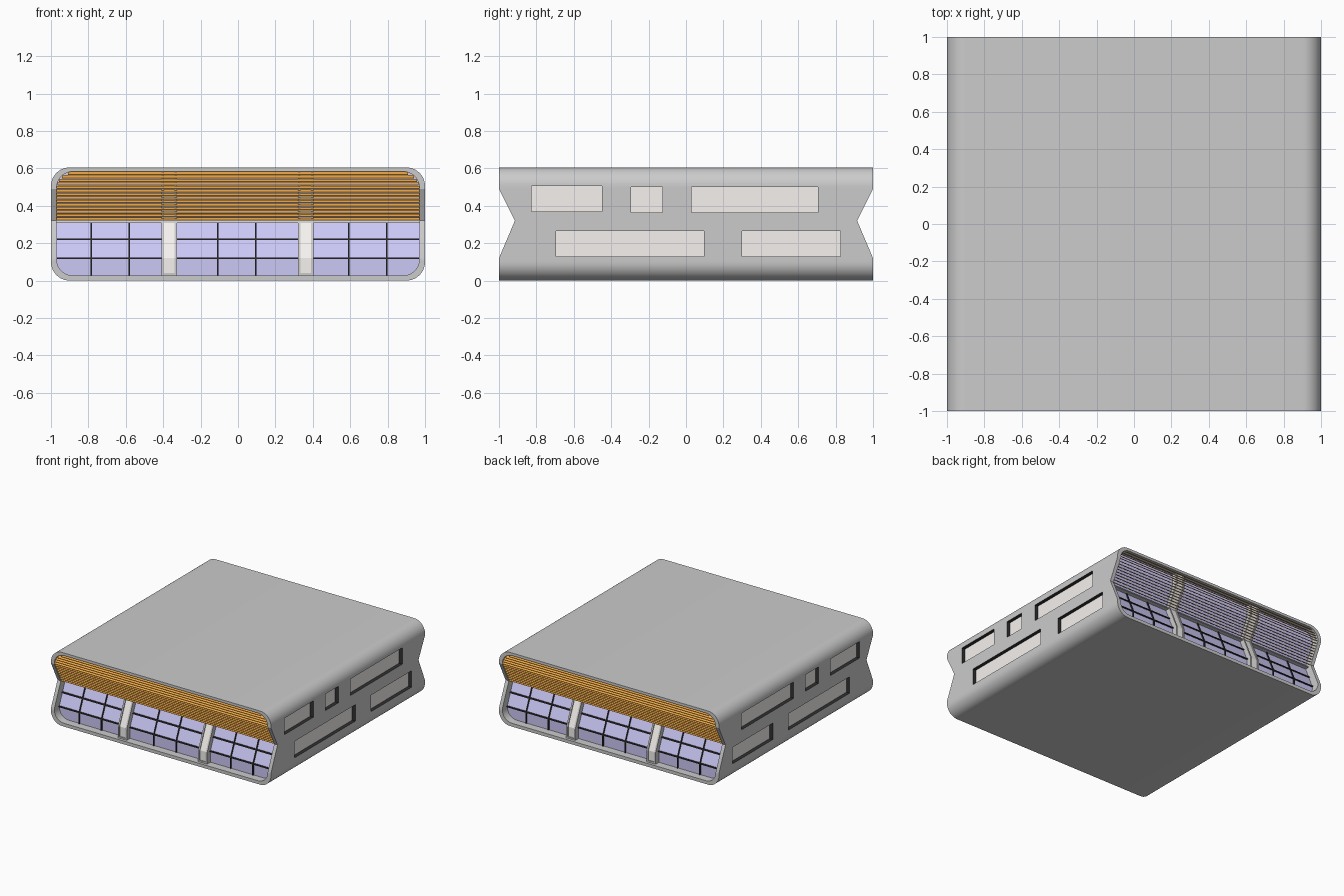
import bpy, bmesh, math

if "Cube" in bpy.data.objects:
    bpy.data.objects.remove(bpy.data.objects["Cube"])

H = 0.605


def material(name, rgb):
    m = bpy.data.materials.new(name)
    m.diffuse_color = (*rgb, 1)
    m.use_nodes = True
    m.node_tree.nodes["Principled BSDF"].inputs["Base Color"].default_value = m.diffuse_color
    return m


ORANGE = material("orange", (0.9, 0.42, 0.07))
GLASS = material("glass", (0.6, 0.58, 0.92))
LIGHT = material("light", (0.92, 0.89, 0.87))
DARK = material("dark", (0.03, 0.03, 0.03))


def edge(z):
    """Distance of the end edge from the middle: a V notch in side view."""
    if 0.12 < z <= 0.32:
        return 1 - 0.085 * (z - 0.12) / 0.20
    if 0.32 < z < 0.49:
        return 1 - 0.085 * (0.49 - z) / 0.17
    return 1.0


def half_outline(half, z0, z1, r, n=10):
    """Right half of a rounded rectangle, bottom to top."""
    arc = [math.radians(90 * i / n) for i in range(n + 1)]
    low = [(half - r + r * math.sin(a), z0 + r - r * math.cos(a)) for a in arc]
    high = [(half - r + r * math.cos(a), z1 - r + r * math.sin(a)) for a in arc]
    return low + [(half, z) for z in (0.12, 0.32, 0.49)] + high


OUTER = half_outline(1.0, 0, H, 0.1)
INNER = half_outline(0.97, 0.027, 0.583, 0.088)


def inner_width(z):
    over = max(0, z - (0.583 - 0.088))
    return 0.97 - 0.088 + math.sqrt(max(0, 0.088 ** 2 - over ** 2))


def make(name, bm, mat=None):
    bmesh.ops.recalc_face_normals(bm, faces=bm.faces)
    me = bpy.data.meshes.new(name)
    bm.to_mesh(me)
    bm.free()
    ob = bpy.data.objects.new(name, me)
    bpy.context.collection.objects.link(ob)
    if mat:
        me.materials.append(mat)
    return ob


def bridge(bm, a, b, closed=True):
    for i in range(len(a) if closed else len(a) - 1):
        j = (i + 1) % len(a)
        bm.faces.new((a[i], a[j], b[j], b[i]))


def column(bm, rows):
    """Solid made of stacked rectangular rows (half-width range, y range, z)."""
    rings = [[bm.verts.new(p) for p in ((x0, y0, z), (x1, y0, z), (x1, y1, z), (x0, y1, z))]
             for x0, x1, y0, y1, z in rows]
    for a, b in zip(rings, rings[1:]):
        bridge(bm, a, b)
    bm.faces.new(rings[0])
    bm.faces.new(rings[-1])


def strip(bm, s, x0, x1, zs, d0, d1):
    """Bar following the notched end s, from depth d0 to d1 behind the edge."""
    column(bm, [(x0, x1, s * (edge(z) - d0), s * (edge(z) - d1), z) for z in zs])


def box(bm, x0, x1, y0, y1, z0, z1):
    column(bm, [(x0, x1, y0, y1, z0), (x0, x1, y0, y1, z1)])


# Shell: rounded tube with notched ends
bm = bmesh.new()
loops = []
for half, s in ((OUTER, -1), (OUTER, 1), (INNER, 1), (INNER, -1)):
    ring = half + [(-x, z) for x, z in reversed(half)]
    loops.append([bm.verts.new((x, s * edge(z), z)) for x, z in ring])
for a, b in zip(loops, loops[1:] + loops[:1]):
    bridge(bm, a, b)
shell = make("shell", bm)
shell.data.materials.append(None)

# Side windows: holes with dark reveals and light panes
WINDOWS = [(-0.825, -0.45, 0.37, 0.505), (-0.295, -0.125, 0.365, 0.5),
           (0.03, 0.705, 0.365, 0.5), (-0.695, 0.095, 0.13, 0.265),
           (0.30, 0.825, 0.13, 0.265)]
cut, panes = bmesh.new(), bmesh.new()
for s in (-1, 1):
    for y0, y1, z0, z1 in WINDOWS:
        box(cut, s * 0.95, s * 1.05, y0, y1, z0, z1)
        box(panes, s * 0.955, s * 0.9705, y0 - 0.01, y1 + 0.01, z0 - 0.01, z1 + 0.01)
cutter = make("window_cutter", cut, DARK)
make("side_window_panes", panes, LIGHT)
cutter.hide_render = True
cutter.hide_set(True)
mod = shell.modifiers.new("windows", 'BOOLEAN')
mod.object = cutter
mod.operation = 'DIFFERENCE'
mod.solver = 'EXACT'
mod.material_mode = 'TRANSFER'
bpy.context.view_layer.objects.active = shell
shell.select_set(True)
bpy.ops.object.modifier_apply(modifier=mod.name)
bpy.ops.object.shade_smooth_by_angle(angle=math.radians(25))
bpy.data.objects.remove(cutter)

FULL = [0.026, 0.12, 0.32, 0.49, 0.585]
LOW = [0.027, 0.12, 0.31]
for s, end in ((-1, "front"), (1, "back")):
    # Glazing filling the opening
    bm = bmesh.new()
    column(bm, [(-x, x, s * (edge(z) - 0.065), s * (edge(z) - 0.075), z) for x, z in INNER])
    make(end + "_glass", bm, GLASS)

    # Dark glazing bars on the lower half
    bm = bmesh.new()
    for x in (-0.785, -0.582, -0.107, 0.096, 0.592, 0.795):
        strip(bm, s, x - 0.004, x + 0.004, LOW, 0.055, 0.066)
    for z in (0.12, 0.22):
        strip(bm, s, -0.969, 0.969, [z - 0.004, z + 0.004], 0.054, 0.066)
    make(end + "_glazing_bars", bm, DARK)

    # Sill at the crease of the notch
    bm = bmesh.new()
    strip(bm, s, -0.97, 0.97, [0.309, 0.32], 0.03, 0.066)
    make(end + "_sill", bm)

    # Channel-shaped mullions with light inlays
    frame, inlay = bmesh.new(), bmesh.new()
    for x in (-0.367, 0.363):
        for x0, x1 in ((x - 0.041, x - 0.028), (x + 0.028, x + 0.041)):
            strip(frame, s, x0, x1, FULL, 0.022, 0.07)
        strip(frame, s, x - 0.03, x + 0.03, [0.026, 0.04], 0.022, 0.07)
        strip(inlay, s, x - 0.028, x + 0.028, FULL, 0.03, 0.07)
    make(end + "_mullions", frame)
    make(end + "_mullion_inlays", inlay, LIGHT)

    # Sloping louvre slats over the upper half
    bm = bmesh.new()
    count, t, rise, depth = 14, 0.003, 0.014, 0.026
    for i in range(count):
        z = 0.32 + i * 0.245 / (count - 1)
        w = inner_width(z + rise)
        yo, yi = s * (edge(z) - 0.002), s * (edge(z) - depth)
        rings = [[bm.verts.new((x, y, h)) for y, h in
                  ((yo, z), (yi, z + rise), (yi, z + rise + t), (yo, z + t))] for x in (-w, w)]
        bridge(bm, *rings)
        for r in rings:
            bm.faces.new(r)
    make(end + "_louvres", bm, ORANGE)
